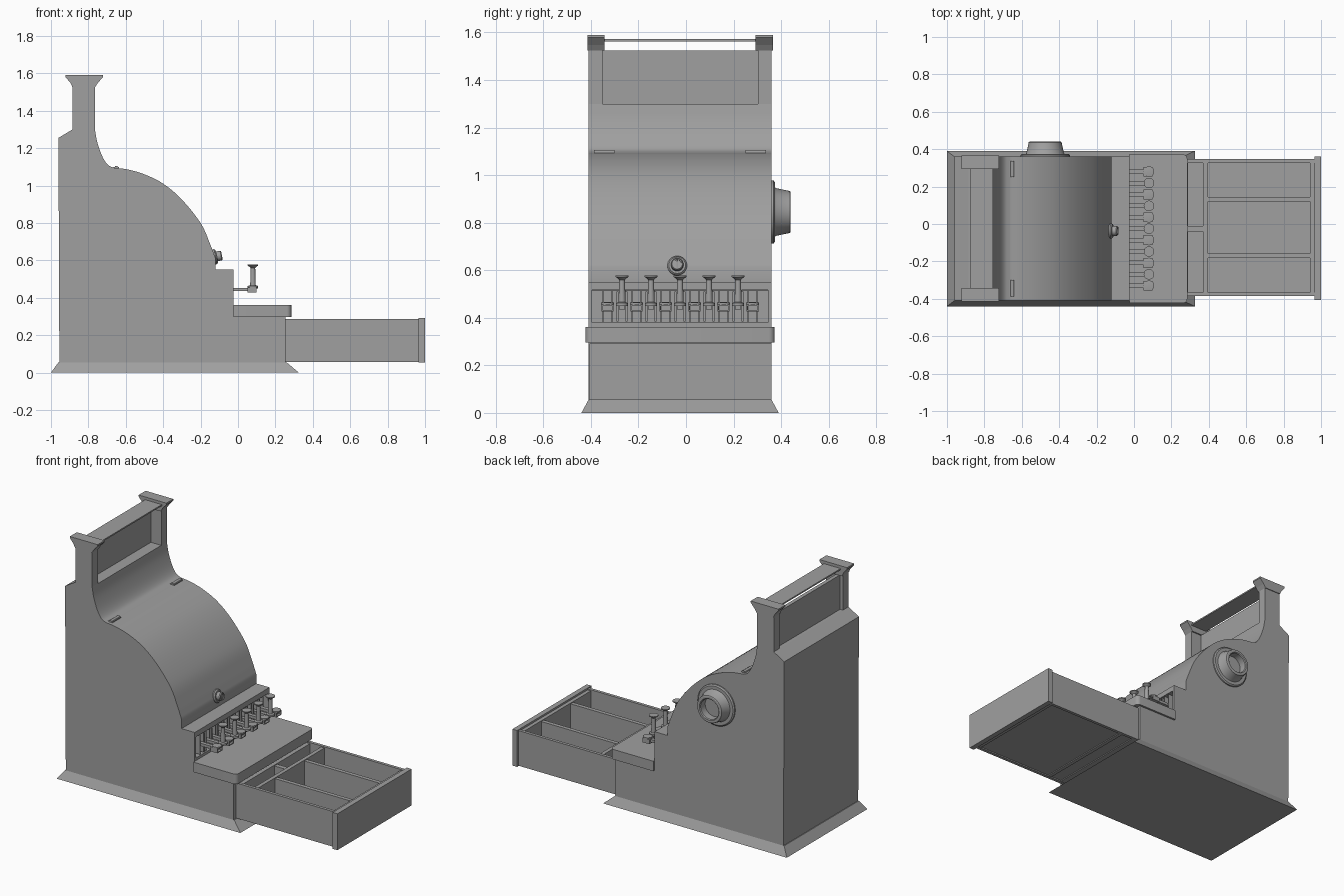
import bpy, bmesh, math
from mathutils import Vector, Matrix

cube = bpy.data.objects.get("Cube")
if cube:
    bpy.data.objects.remove(cube, do_unlink=True)

GREY = (0.35, 0.35, 0.35, 1)
mat = bpy.data.materials.new("plain grey")
mat.use_nodes = True
mat.diffuse_color = GREY
mat.node_tree.nodes["Principled BSDF"].inputs["Base Color"].default_value = GREY

RIGHT, LEFT = -0.41, 0.36      # outer faces of the cabinet along y
MID = (RIGHT + LEFT) / 2


def finish(name, bm, smooth=True):
    bmesh.ops.recalc_face_normals(bm, faces=bm.faces)
    mesh = bpy.data.meshes.new(name)
    bm.to_mesh(mesh)
    bm.free()
    mesh.materials.append(mat)
    ob = bpy.data.objects.new(name, mesh)
    bpy.context.collection.objects.link(ob)
    if smooth:
        bpy.ops.object.select_all(action='DESELECT')
        ob.select_set(True)
        bpy.context.view_layer.objects.active = ob
        bpy.ops.object.shade_smooth_by_angle(angle=math.radians(30))
    return ob


def add_box(bm, x, y, z):
    size = [b - a for a, b in (x, y, z)]
    centre = [(a + b) / 2 for a, b in (x, y, z)]
    m = Matrix.Translation(centre) @ Matrix.Diagonal((*size, 1))
    return bmesh.ops.create_cube(bm, size=1, matrix=m)["verts"]


def box(name, x, y, z):
    bm = bmesh.new()
    add_box(bm, x, y, z)
    return finish(name, bm, False)


def add_prism(bm, profile, y0, y1):
    """Extrude an (x, z) outline along y."""
    face = bm.faces.new([bm.verts.new((x, y0, z)) for x, z in profile])
    new = bmesh.ops.extrude_face_region(bm, geom=[face])["geom"]
    verts = [v for v in new if isinstance(v, bmesh.types.BMVert)]
    bmesh.ops.translate(bm, verts=verts, vec=(0, y1 - y0, 0))


def add_lathe(bm, profile, place, axis, seg=32):
    """Spin a (radius, height) profile around an axis through a point."""
    m = Matrix.Translation(place) @ Vector((0, 0, 1)).rotation_difference(Vector(axis)).to_matrix().to_4x4()
    rings = []
    for r, h in profile:
        if r == 0:
            rings.append([bm.verts.new(m @ Vector((0, 0, h)))])
        else:
            rings.append([bm.verts.new(m @ Vector((r * math.cos(a), r * math.sin(a), h)))
                          for a in (math.tau * i / seg for i in range(seg))])
    for a, b in zip(rings, rings[1:]):
        for i in range(seg):
            j = (i + 1) % seg
            quad = [a[i % len(a)], a[j % len(a)], b[j % len(b)], b[i % len(b)]]
            bm.faces.new(list(dict.fromkeys(quad)))


def smooth_path(points, steps=5):
    """Catmull-Rom curve through the points."""
    p = [Vector(q) for q in points]
    p = [2 * p[0] - p[1]] + p + [2 * p[-1] - p[-2]]
    out = []
    for a, b, c, d in zip(p, p[1:], p[2:], p[3:]):
        for i in range(steps):
            t = i / steps
            out.append(0.5 * (2 * b + (c - a) * t + (2 * a - 5 * b + 4 * c - d) * t * t
                              + (3 * b - a - 3 * c + d) * t ** 3))
    return [tuple(v) for v in out + [p[-2]]]


# Cabinet: side outline extruded across, with the key recess sunk into its front
neck = smooth_path([(-0.765, 1.3), (-0.752, 1.23), (-0.725, 1.155), (-0.695, 1.11), (-0.66, 1.094)])
hood = smooth_path([(-0.65, 1.094), (-0.59, 1.086), (-0.5, 1.06), (-0.4, 1.01), (-0.3, 0.925),
                    (-0.2, 0.8), (-0.15, 0.69), (-0.12, 0.61)])
outline = [(-0.955, 0.055), (-0.96, 1.255), (-0.885, 1.3)] + neck + hood + [
    (-0.12, 0.55), (-0.025, 0.55), (-0.025, 0.53), (-0.025, 0.365), (-0.025, 0.3),
    (0.255, 0.3), (0.255, 0.055)]
bm = bmesh.new()
add_prism(bm, outline, RIGHT, LEFT)
bmesh.ops.recalc_face_normals(bm, faces=bm.faces)
front = [f for f in bm.faces if f.normal.x > 0.9 and 0.4 < f.calc_center_median().z < 0.5]
bmesh.ops.inset_individual(bm, faces=front, thickness=0.02)
bmesh.ops.inset_individual(bm, faces=front, thickness=0.0002, depth=-0.08)
finish("cabinet", bm)

# Splayed plinth
bm = bmesh.new()
for v in add_box(bm, (-1, 0.325), (-0.44, 0.39), (0, 0.055)):
    if v.co.z > 0.03:
        v.co.x = -0.96 if v.co.x < 0 else 0.26
        v.co.y = RIGHT if v.co.y < 0 else LEFT
finish("plinth", bm, False)

# Key shelf with rounded front corners
bm = bmesh.new()
add_box(bm, (-0.025, 0.285), (-0.423, 0.373), (0.297, 0.362))
corners = [e for e in bm.edges if all(v.co.x > 0.2 for v in e.verts)
           and abs(e.verts[0].co.z - e.verts[1].co.z) > 0.01]
bmesh.ops.bevel(bm, geom=corners, offset=0.025, segments=5, profile=0.5, affect='EDGES')
finish("key_shelf", bm)

# Top sign: two flared posts, back panel and thin top plate
for side, sign, edge in (("right", 1, RIGHT), ("left", -1, LEFT)):
    bm = bmesh.new()
    add_prism(bm, [(-0.885, 1.29), (-0.885, 1.53), (-0.765, 1.53), (-0.765, 1.29)],
              edge, edge + sign * 0.058)
    add_prism(bm, [(-0.885, 1.525), (-0.895, 1.548), (-0.922, 1.58), (-0.922, 1.59),
                   (-0.722, 1.59), (-0.722, 1.58), (-0.75, 1.548), (-0.765, 1.525)],
              edge - sign * 0.005, edge + sign * 0.067)
    finish(side + "_post", bm, False)
box("sign_panel", (-0.865, -0.84), (RIGHT + 0.05, LEFT - 0.05), (1.29, 1.525))
box("sign_top_plate", (-0.875, -0.755), (RIGHT + 0.06, LEFT - 0.06), (1.563, 1.572))

# Hood hinges
for side, y0 in (("right", -0.387), ("left", 0.25)):
    bm = bmesh.new()
    add_box(bm, (-0.665, -0.635), (y0, y0 + 0.087), (1.085, 1.099))
    add_lathe(bm, [(0, 0), (0.01, 0), (0.01, 0.087), (0, 0.087)], (-0.65, y0, 1.096), (0, 1, 0), 16)
    finish(side + "_hinge", bm)

# Crank hub on the left side: flange and hollow cup
bm = bmesh.new()
add_lathe(bm, [(0, 0), (0.133, 0), (0.133, 0.01), (0.125, 0.016), (0.104, 0.016), (0.1, 0.022),
               (0.088, 0.079), (0.083, 0.082), (0.07, 0.082), (0.065, 0.077), (0.065, 0.03),
               (0, 0.03)], (-0.475, LEFT - 0.002, 0.845), (0, 1, 0), 48)
finish("crank_hub", bm)

# Hood lock with raised barrel and key slot plate
axis = Vector((1, 0, 0.2)).normalized()
base = Vector((-0.135, -0.037, 0.617))
bm = bmesh.new()
add_lathe(bm, [(0, 0), (0.041, 0), (0.041, 0.015), (0.035, 0.022), (0.026, 0.022), (0.026, 0.045),
               (0.022, 0.05), (0.018, 0.05), (0.018, 0.044), (0, 0.044)], base, axis)
tip = base + axis * 0.045
add_box(bm, (tip.x - 0.002, tip.x + 0.003), (tip.y - 0.004, tip.y + 0.004),
        (tip.z - 0.016, tip.z + 0.016))
finish("hood_lock", bm)

# Keys: levers alternate between low tabs and tall round buttons
KEYS = 11
for i in range(KEYS):
    y = -0.33 + i * 0.061
    tall = i % 2 == 1
    bm = bmesh.new()
    add_box(bm, (-0.1, 0.08), (y - 0.012, y + 0.012), (0.435, 0.453))
    if tall:
        add_lathe(bm, [(0, 0), (0.026, 0), (0.026, 0.012), (0.015, 0.016), (0.012, 0.11),
                       (0.02, 0.117), (0.028, 0.122), (0.028, 0.128), (0, 0.128)],
                  (0.08, y, 0.45), (0, 0, 1), 20)
    else:
        verts = add_box(bm, (0.05, 0.1), (y - 0.026, y + 0.026), (0.427, 0.456))
        bm.normal_update()
        end = [f for f in verts[0].link_faces[:] + verts[-1].link_faces[:] if f.normal.x > 0.9]
        bmesh.ops.inset_individual(bm, faces=end[:1], thickness=0.008)
        bmesh.ops.inset_individual(bm, faces=end[:1], thickness=0.0002, depth=-0.015)
        add_lathe(bm, [(0, 0), (0.028, 0), (0.028, 0.008), (0, 0.011)],
                  (0.08, y, 0.456), (0, 0, 1), 20)
    finish(("tall_key_" if tall else "low_key_") + str(i + 1), bm)

# Key guide slats standing in the recess
bm = bmesh.new()
for i in range(KEYS):
    for off in (-0.019, 0.019):
        y = -0.33 + i * 0.061 + off
        add_box(bm, (-0.07, -0.028), (y - 0.004, y + 0.004), (0.384, 0.511))
finish("key_guides", bm, False)

# Open drawer: tray floor, walls and dividers
bm = bmesh.new()
Y0, Y1 = -0.385, 0.347
add_box(bm, (0.25, 0.97), (Y0 + 0.01, Y1 - 0.01), (0.066, 0.085))
for y0, y1 in ((Y0, Y0 + 0.02), (Y1 - 0.02, Y1)):
    add_box(bm, (0.25, 0.97), (y0, y1), (0.058, 0.287))
for x0, x1 in ((0.25, 0.29), (0.37, 0.395), (0.942, 0.97)):
    add_box(bm, (x0, x1), (Y0 + 0.015, Y1 - 0.015), (0.06, 0.28))
for y in (0.132, -0.17):
    add_box(bm, (0.39, 0.95), (y - 0.013, y + 0.013), (0.07, 0.275))
add_box(bm, (0.28, 0.38), (MID - 0.015, MID + 0.015), (0.07, 0.275))
finish("drawer_tray", bm, False)
box("drawer_front", (0.966, 1.0), (-0.405, LEFT), (0.055, 0.292))
